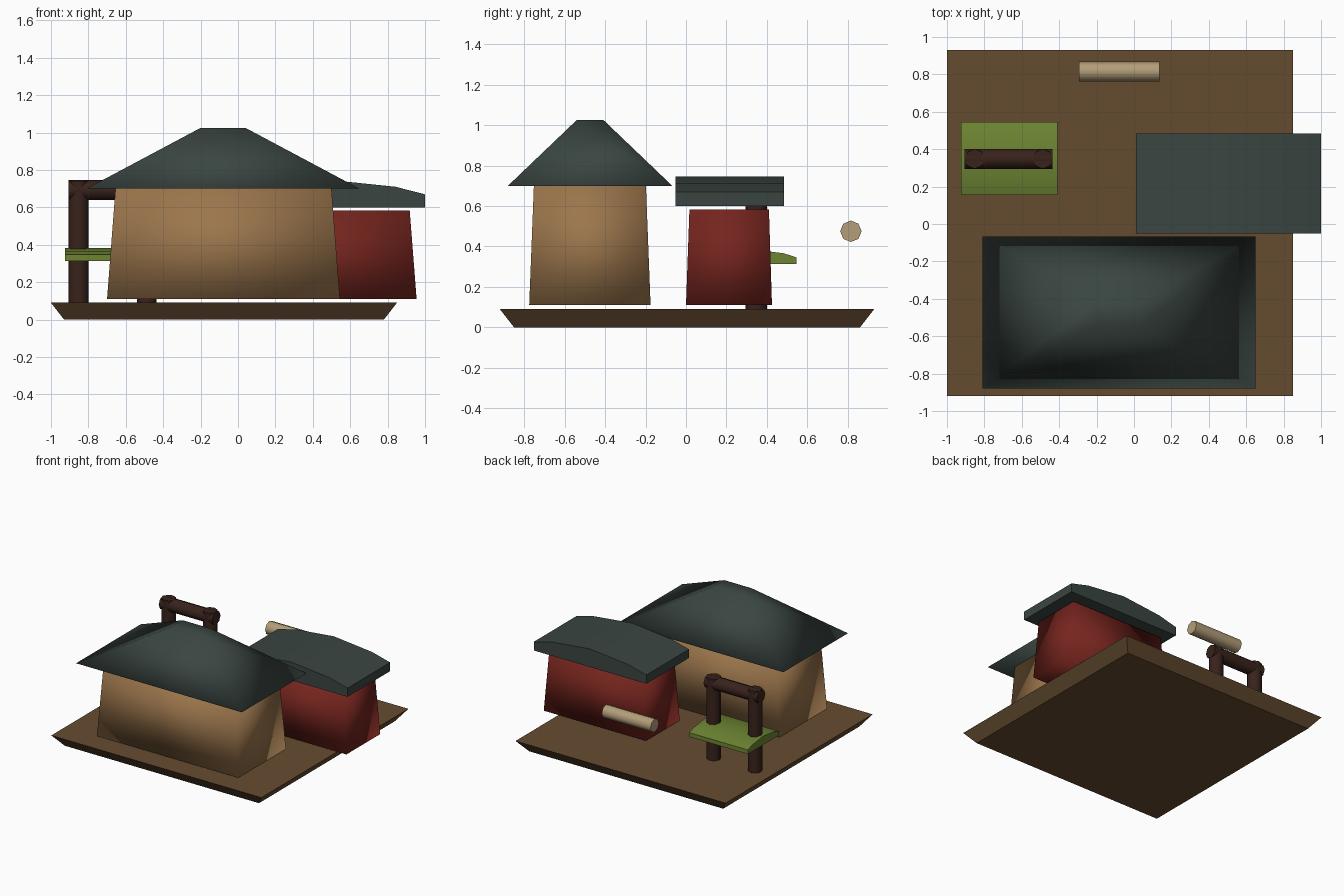
import bpy, bmesh
from math import pi
from mathutils import Matrix, Vector

if "Cube" in bpy.data.objects:
    bpy.data.objects.remove(bpy.data.objects["Cube"])


def material(name, rgb):
    m = bpy.data.materials.new(name)
    m.diffuse_color = (*rgb, 1)
    m.use_nodes = True
    m.node_tree.nodes["Principled BSDF"].inputs["Base Color"].default_value = m.diffuse_color
    return m


EARTH = material("earth", (0.13, 0.072, 0.03))
PLASTER = material("plaster", (0.33, 0.18, 0.072))
RED = material("red_paint", (0.18, 0.018, 0.013))
SLATE = material("slate", (0.042, 0.06, 0.053))
MOSS = material("moss", (0.15, 0.23, 0.032))
TIMBER = material("timber", (0.04, 0.016, 0.011))
PALE = material("pale_wood", (0.45, 0.34, 0.19))


def finish(name, bm, mat, angle):
    """Turn a bmesh into a shaded object."""
    bmesh.ops.recalc_face_normals(bm, faces=bm.faces)
    me = bpy.data.meshes.new(name)
    bm.to_mesh(me)
    bm.free()
    ob = bpy.data.objects.new(name, me)
    bpy.context.collection.objects.link(ob)
    me.materials.append(mat)
    bpy.ops.object.select_all(action='DESELECT')
    ob.select_set(True)
    bpy.context.view_layer.objects.active = ob
    bpy.ops.object.shade_smooth_by_angle(angle=angle)
    return ob


def tapered_box(name, low, high, z0, z1, mat, angle=pi):
    """Box between two rectangles (x0, x1, y0, y1) at heights z0 and z1."""
    bm = bmesh.new()
    bmesh.ops.create_cube(bm, size=1)
    for v in bm.verts:
        r, z = (high, z1) if v.co.z > 0 else (low, z0)
        v.co = (r[1] if v.co.x > 0 else r[0], r[3] if v.co.y > 0 else r[2], z)
    return finish(name, bm, mat, angle)


def arched_slab(name, centre, half_span, half_len, height, mat, turn=0):
    """Flat-bottomed slab with a shallow faceted arch, spanning x before turning."""
    half = [(1, 0), (1, 0.48), (0.68, 0.76)]
    outline = half + [(0, 1)] + [(-x, z) for x, z in reversed(half)]
    bm = bmesh.new()
    face = bm.faces.new([bm.verts.new((x * half_span, -half_len, z * height)) for x, z in outline])
    ext = bmesh.ops.extrude_face_region(bm, geom=[face])["geom"]
    bmesh.ops.translate(bm, vec=(0, 2 * half_len, 0),
                        verts=[g for g in ext if isinstance(g, bmesh.types.BMVert)])
    bm.transform(Matrix.Translation(centre) @ Matrix.Rotation(turn, 4, 'Z'))
    return finish(name, bm, mat, 0.7)


def pole(name, start, end, radius, mat):
    """Eight-sided round bar between two points."""
    a, b = Vector(start), Vector(end)
    bm = bmesh.new()
    bmesh.ops.create_cone(bm, cap_ends=True, segments=8, radius1=radius, radius2=radius,
                          depth=(b - a).length)
    rot = (b - a).to_track_quat('Z', 'Y').to_matrix().to_4x4()
    bm.transform(Matrix.Translation((a + b) / 2) @ rot)
    return finish(name, bm, mat, 0.9)


# Ground slab, narrower underneath
tapered_box("ground_slab", (-0.93, 0.78, -0.85, 0.86), (-1.0, 0.85, -0.92, 0.93), 0, 0.09, EARTH, 0.5)

# Main house with hipped roof
tapered_box("main_house_walls", (-0.70, 0.545, -0.775, -0.175), (-0.655, 0.50, -0.752, -0.198),
            0.11, 0.70, PLASTER)
tapered_box("main_roof", (-0.81, 0.65, -0.88, -0.068), (-0.20, 0.04, -0.54, -0.408), 0.70, 1.025, SLATE)

# Red outbuilding with arched roof
tapered_box("outbuilding_walls", (0.055, 0.955, 0.0, 0.425), (0.09, 0.918, 0.017, 0.41),
            0.11, 0.583, RED)
arched_slab("outbuilding_roof", (0.505, 0.217, 0.60), 0.495, 0.268, 0.145, SLATE)

# Timber frame holding a mossy panel
for side, x in (("left", -0.852), ("right", -0.488)):
    pole(side + "_frame_post", (x, 0.348, 0.09), (x, 0.348, 0.74), 0.053, TIMBER)
pole("frame_beam", (-0.905, 0.348, 0.692), (-0.435, 0.348, 0.692), 0.053, TIMBER)
arched_slab("mossy_panel", (-0.668, 0.35, 0.313), 0.195, 0.258, 0.07, MOSS, pi / 2)

# Floating log behind the buildings
pole("log", (-0.295, 0.815, 0.475), (0.135, 0.815, 0.475), 0.053, PALE)
